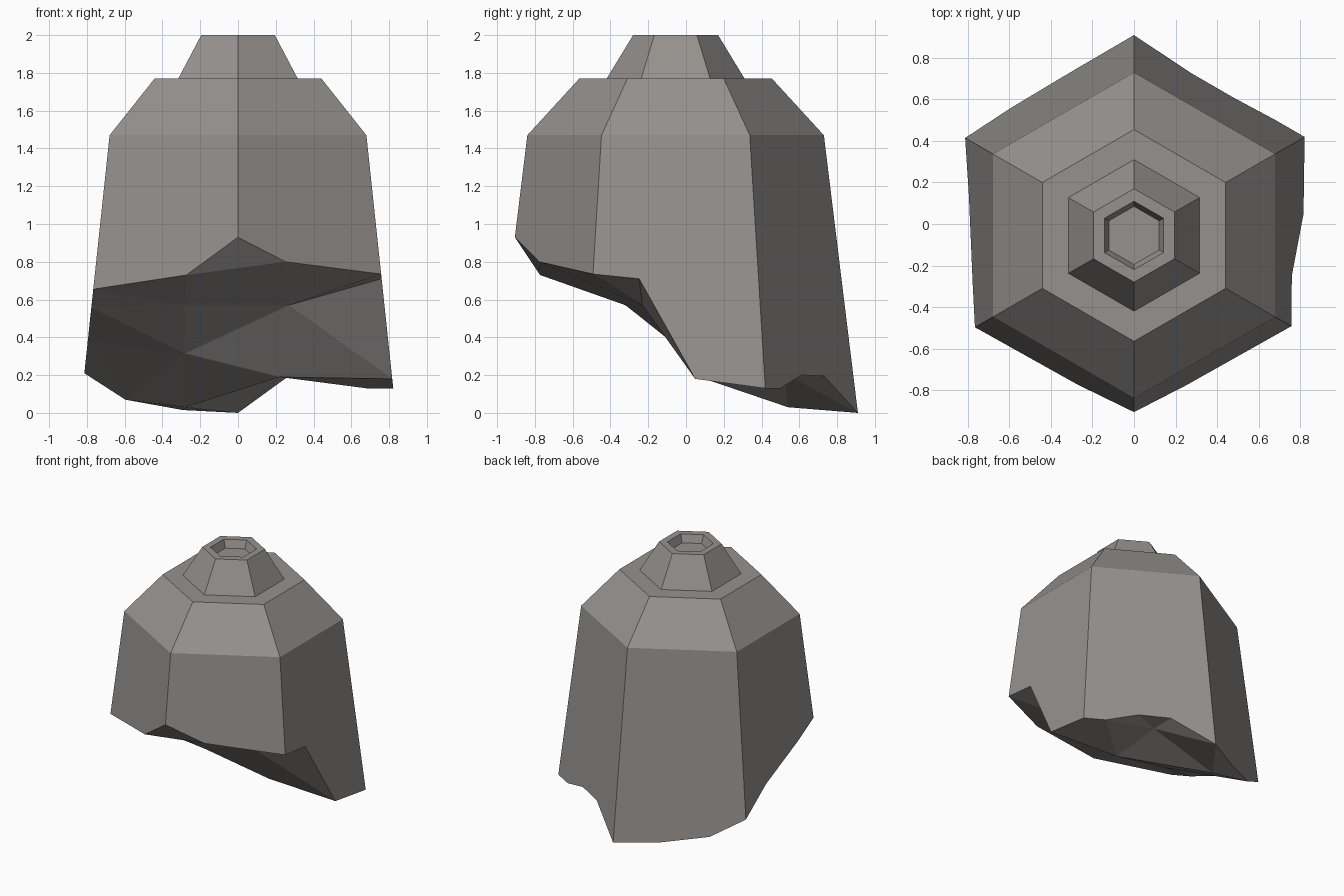
import bpy, bmesh, math
from mathutils import Vector
from mathutils.geometry import delaunay_2d_cdt

if "Cube" in bpy.data.objects:
    bpy.data.objects.remove(bpy.data.objects["Cube"])

CY = -0.055  # y of the hexagon axis

stone = bpy.data.materials.new("warm_grey_stone")
stone.diffuse_color = (0.30, 0.285, 0.27, 1)
stone.use_nodes = True
stone.node_tree.nodes["Principled BSDF"].inputs["Base Color"].default_value = stone.diffuse_color


def corner(k, r, z):
    a = math.radians(-90 + 60 * k)
    return Vector((r * math.cos(a), CY + r * math.sin(a), z))


def wall_radius(z):
    return 0.785 + 0.1225 * (1.47 - z)


bm = bmesh.new()

# Hexagonal rings: wall top, shoulder, ledge, neck, rim, recessed socket
rings = [(0.785, 1.47), (0.51, 1.77), (0.365, 1.77),
         (0.225, 2.0), (0.165, 2.0), (0.14, 1.94)]
loops = [[bm.verts.new(corner(k, r, z)) for k in range(6)] for r, z in rings]
for lo, hi in zip(loops, loops[1:]):
    for k in range(6):
        n = (k + 1) % 6
        bm.faces.new((lo[k], lo[n], hi[n], hi[k]))
bm.faces.new(loops[-1])

# Broken lower edge: (fraction along the side, height) for each of six sides
broken = [
    [(0, .93), (.335, .80)],
    [(0, .735), (.28, .71), (.61, .18)],
    [(0, .13), (.17, .13), (.42, .20), (.67, .195)],
    [(0, 0), (.35, .015), (.72, .07)],
    [(0, .21), (.29, .38), (.77, .557)],
    [(0, .655), (.64, .73)],
]
edge, starts = [], []
for k, side in enumerate(broken):
    starts.append(len(edge))
    for t, z in side:
        r = wall_radius(z)
        edge.append(bm.verts.new(corner(k, r, z).lerp(corner(k + 1, r, z), t)))
starts.append(len(edge))

# Outer walls, one flat face per side
for k in range(6):
    low = [edge[i % len(edge)] for i in range(starts[k], starts[k + 1] + 1)]
    bm.faces.new(low + [loops[0][(k + 1) % 6], loops[0][k]])

# Fractured underside with a few inner points and creases
inner = [(-.28, 0, .315), (.22, .07, .19), (.27, -.23, .57),
         (-.28, .54, .03), (.25, .52, .21), (-.28, -.32, .57)]
verts = edge + [bm.verts.new(p) for p in inner]
n = len(edge)
right_low = starts[1] + 2
creases = [(n, n + 1), (n + 1, right_low), (n + 2, starts[1] + 1),
           (n + 3, n + 4), (n + 5, n + 2), (n, starts[4] + 1)]
outline = [(i, (i + 1) % n) for i in range(n)]
_, _, tris, orig, _, _ = delaunay_2d_cdt(
    [v.co.xy for v in verts], outline + creases, [list(range(n))], 1, 1e-6)
for t in tris:
    bm.faces.new([verts[orig[i][0]] for i in reversed(t)])

bmesh.ops.recalc_face_normals(bm, faces=bm.faces)
mesh = bpy.data.meshes.new("broken_tower_cap")
bm.to_mesh(mesh)
bm.free()
mesh.materials.append(stone)
cap = bpy.data.objects.new("broken_tower_cap", mesh)
bpy.context.collection.objects.link(cap)
